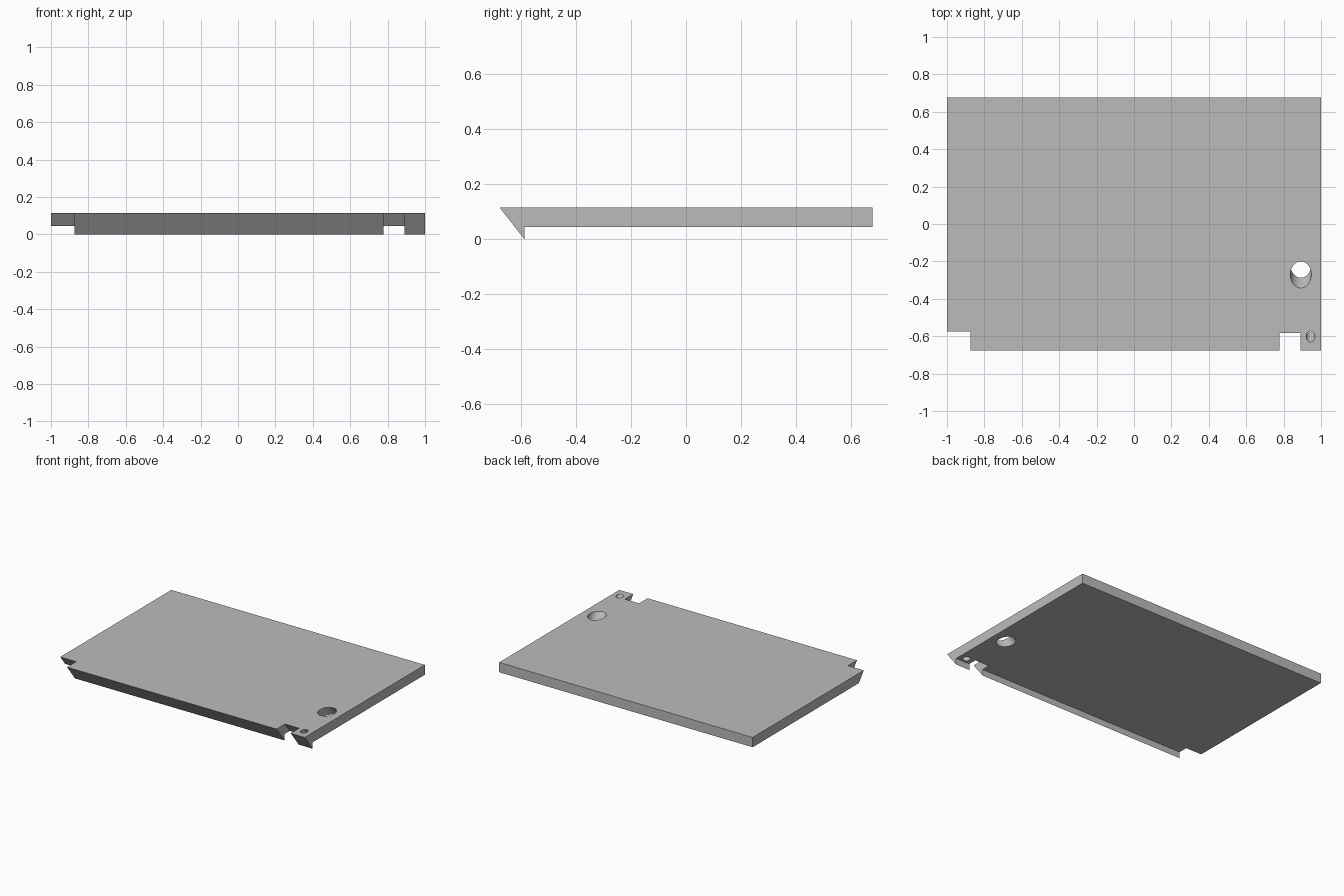
import bpy, bmesh, math
from mathutils import Vector

if "Cube" in bpy.data.objects:
    bpy.data.objects.remove(bpy.data.objects["Cube"], do_unlink=True)

TOP, UNDER = 0.115, 0.045       # slab faces
FRONT, BACK, LIP = -0.677, 0.677, -0.587
SLOPE = (LIP - FRONT) / TOP     # backward lean per unit of depth

grey = bpy.data.materials.new("plain grey")
grey.use_nodes = True
grey.diffuse_color = (0.5, 0.5, 0.5, 1)
grey.node_tree.nodes["Principled BSDF"].inputs["Base Color"].default_value = grey.diffuse_color


def prism(name, loop, offset):
    """Sweep a closed loop of points along an offset vector."""
    bm = bmesh.new()
    face = bm.faces.new([bm.verts.new(p) for p in loop])
    swept = bmesh.ops.extrude_face_region(bm, geom=[face])
    bmesh.ops.translate(bm, vec=Vector(offset),
                        verts=[v for v in swept["geom"] if isinstance(v, bmesh.types.BMVert)])
    bmesh.ops.recalc_face_normals(bm, faces=bm.faces)
    mesh = bpy.data.meshes.new(name)
    bm.to_mesh(mesh)
    bm.free()
    mesh.materials.append(grey)
    obj = bpy.data.objects.new(name, mesh)
    bpy.context.collection.objects.link(obj)
    return obj


def leaning_cutter(name, outline):
    """Cutter whose outline is given on the top face and leans with the front bevel."""
    high, low = TOP + 0.05, -0.05
    loop = [(x, y - SLOPE * (high - TOP), high) for x, y in outline]
    return prism(name, loop, (0, SLOPE * (high - low), low - high))


def notch(name, x0, x1, y):
    return leaning_cutter(name, [(x0, -0.9), (x1, -0.9), (x1, y), (x0, y)])


def hole(name, x, y, radius, sides=48):
    stretch = math.hypot(1, SLOPE)
    angles = [math.tau * i / sides for i in range(sides)]
    return leaning_cutter(name, [(x + radius * math.cos(a), y + radius * stretch * math.sin(a))
                                 for a in angles])


# Slab with bevelled front edge and hanging lip
profile = [(FRONT, TOP), (BACK, TOP), (BACK, UNDER), (LIP, UNDER), (LIP, 0)]
panel = prism("panel", [(-1, y, z) for y, z in profile], (2, 0, 0))

# Edge notches and angled holes
cutters = [notch("corner_notch", -1.1, -0.875, -0.575),
           notch("edge_notch", 0.778, 0.89, -0.582),
           hole("large_hole", 0.892, -0.271, 0.056),
           hole("small_hole", 0.944, -0.602, 0.023)]

bpy.ops.object.select_all(action='DESELECT')
bpy.context.view_layer.objects.active = panel
panel.select_set(True)
for cutter in cutters:
    cutter.hide_render = True
    cut = panel.modifiers.new(cutter.name, 'BOOLEAN')
    cut.operation, cut.solver, cut.object = 'DIFFERENCE', 'EXACT', cutter
    bpy.ops.object.modifier_apply(modifier=cut.name)
    bpy.data.objects.remove(cutter, do_unlink=True)

bpy.ops.object.shade_smooth_by_angle(angle=math.radians(30))
